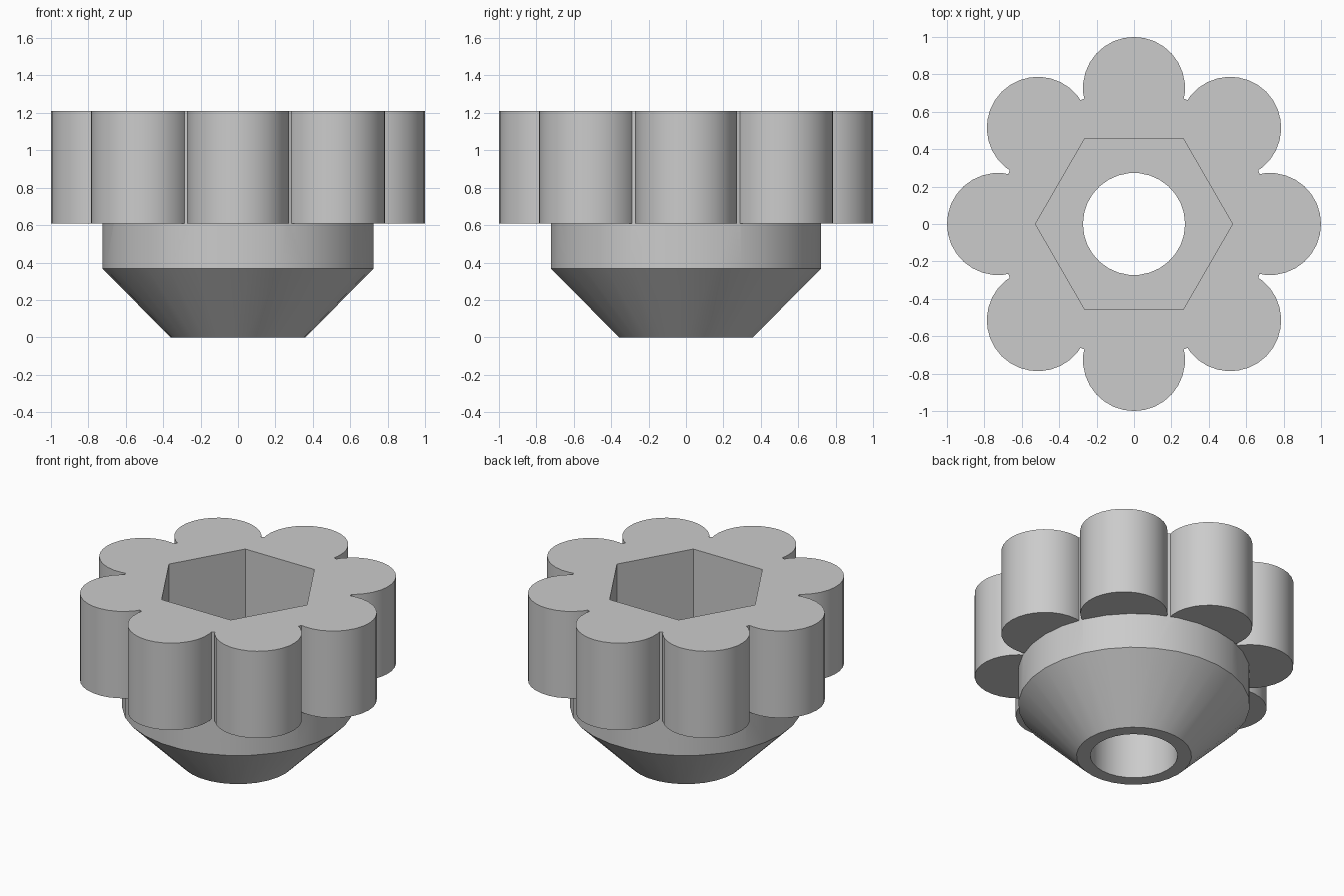
import bpy
import bmesh
from math import cos, sin, pi, radians

cube = bpy.data.objects.get("Cube")
if cube:
    bpy.data.objects.remove(cube, do_unlink=True)

TOP = 1.21
KNOB_BASE = 0.61
HUB_R = 0.725
BORE_R = 0.273
LOBE_R = 0.273
SIDES = 30

grey = bpy.data.materials.new("plain grey")
grey.use_nodes = True
colour = (0.6, 0.6, 0.6, 1)
grey.diffuse_color = colour
grey.node_tree.nodes["Principled BSDF"].inputs["Base Color"].default_value = colour


def add_prism(bm, profile, sides, centre=(0, 0), turn=0):
    """Closed solid made of stacked rings, given as (radius, height) pairs."""
    rings = []
    for radius, z in profile:
        angles = [turn + 2 * pi * i / sides for i in range(sides)]
        rings.append([bm.verts.new((centre[0] + radius * cos(a),
                                    centre[1] + radius * sin(a), z)) for a in angles])
    for low, high in zip(rings, rings[1:]):
        for i in range(sides):
            j = (i + 1) % sides
            bm.faces.new((low[i], low[j], high[j], high[i]))
    bm.faces.new(rings[0][::-1])
    bm.faces.new(rings[-1])


def make_object(name, bm):
    mesh = bpy.data.meshes.new(name)
    bm.to_mesh(mesh)
    bm.free()
    mesh.materials.append(grey)
    obj = bpy.data.objects.new(name, mesh)
    bpy.context.collection.objects.link(obj)
    return obj


# Conical hub running up through the grip
bm = bmesh.new()
add_prism(bm, [(0.36, 0), (HUB_R, 0.367), (HUB_R, TOP)], SIDES)
knob = make_object("lobed_knob", bm)

# Ring of eight finger lobes
bm = bmesh.new()
for i in range(8):
    a = radians(45 * i)
    d = 1 - LOBE_R
    add_prism(bm, [(LOBE_R, KNOB_BASE), (LOBE_R, TOP)], SIDES, (d * cos(a), d * sin(a)), a)
lobes = make_object("grip_lobes", bm)

# Hexagonal nut socket
bm = bmesh.new()
add_prism(bm, [(0.527, KNOB_BASE), (0.527, TOP + 0.2)], 6)
socket = make_object("hex_socket_cutter", bm)

# Round through bore
bm = bmesh.new()
add_prism(bm, [(BORE_R, -0.2), (BORE_R, TOP + 0.3)], SIDES)
bore = make_object("bore_cutter", bm)

for helper, operation in ((lobes, 'UNION'), (socket, 'DIFFERENCE'), (bore, 'DIFFERENCE')):
    helper.hide_render = True
    mod = knob.modifiers.new(helper.name, 'BOOLEAN')
    mod.operation = operation
    mod.solver = 'EXACT'
    mod.object = helper

# Bake the booleans, then drop the helpers
bpy.context.view_layer.update()
graph = bpy.context.evaluated_depsgraph_get()
baked = bpy.data.meshes.new_from_object(knob.evaluated_get(graph))
knob.modifiers.clear()
knob.data = baked
for helper in (lobes, socket, bore):
    bpy.data.objects.remove(helper, do_unlink=True)

# Smooth round walls, crisp rims
bpy.ops.object.select_all(action='DESELECT')
knob.select_set(True)
bpy.context.view_layer.objects.active = knob
bpy.ops.object.shade_smooth_by_angle(angle=radians(30))
